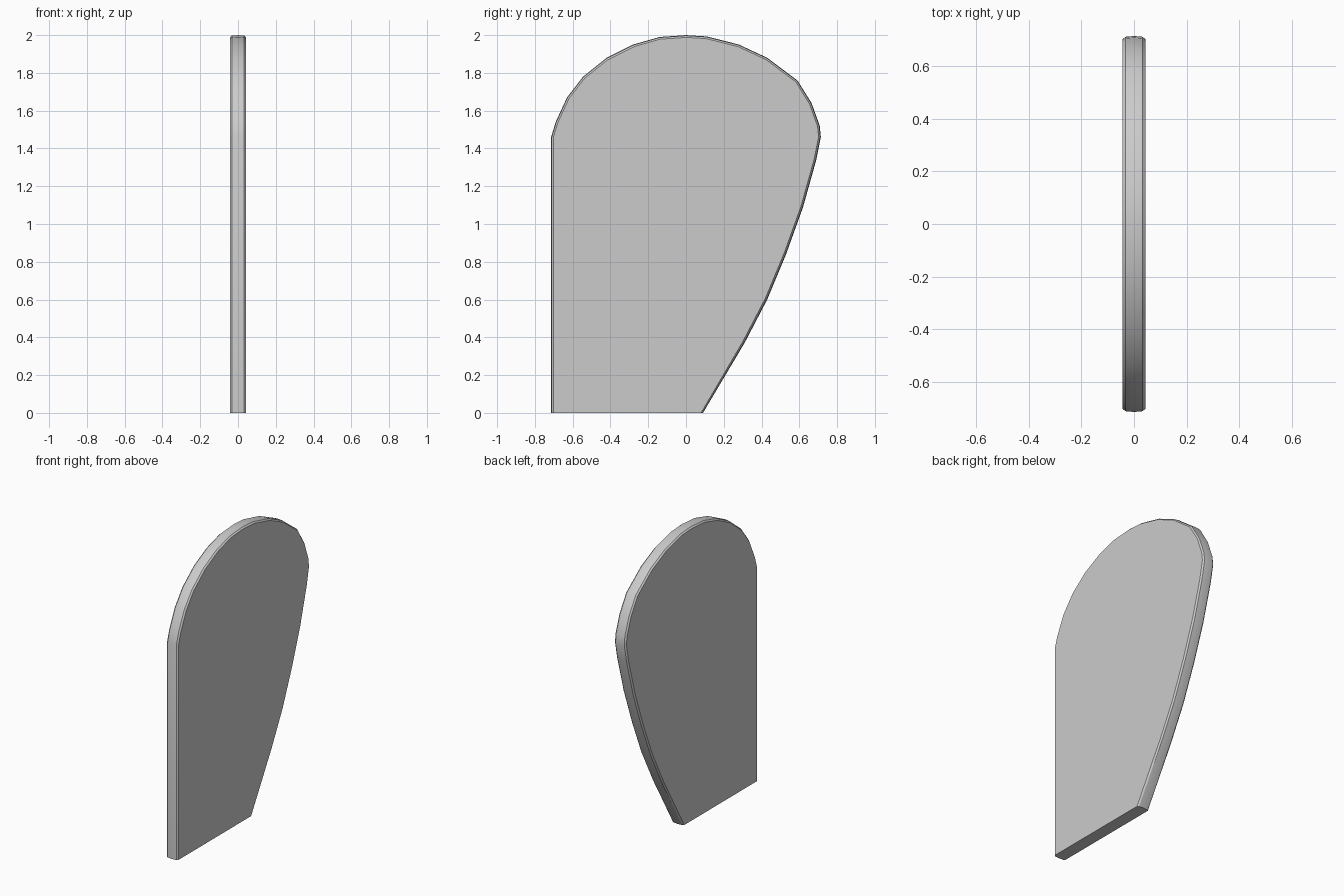
import bpy, bmesh, math
from mathutils import Vector

if "Cube" in bpy.data.objects:
    bpy.data.objects.remove(bpy.data.objects["Cube"])

# Slab outline in the y-z plane, from the bottom right corner over the top
outline = [Vector(p) for p in [
    (0.09, 0), (0.31, 0.37), (0.43, 0.60), (0.53, 0.84), (0.62, 1.09),
    (0.69, 1.34), (0.714, 1.46), (0.708, 1.52), (0.665, 1.64), (0.59, 1.76),
    (0.43, 1.88), (0.28, 1.95), (0.11, 1.993), (0, 2.0), (-0.14, 1.99),
    (-0.28, 1.95), (-0.42, 1.88), (-0.545, 1.78), (-0.63, 1.67),
    (-0.69, 1.54), (-0.714, 1.46), (-0.714, 0)]]

# Crowned rim: (x, inset of the outline)
section = [(-0.043, 0.012), (-0.033, 0.003), (0, 0), (0.033, 0.003), (0.043, 0.012)]


def inset(i, d):
    """Move an outline point inward; the foot stays flat on the ground."""
    a = outline[max(i - 1, 0)]
    b = outline[min(i + 1, len(outline) - 1)]
    t = (b - a).normalized()
    p = outline[i] + Vector((-t.y, t.x)) * d
    if i in (0, len(outline) - 1):
        p.y = 0
    return p


bm = bmesh.new()
rings = []
for x, d in section:
    pts = [inset(i, d) for i in range(len(outline))]
    rings.append([bm.verts.new((x, p.x, p.y)) for p in pts])

# Rim strips
n = len(outline)
for r0, r1 in zip(rings, rings[1:]):
    for i in range(n - 1):
        bm.faces.new((r0[i], r0[i + 1], r1[i + 1], r1[i]))

# Two flat sides and the flat foot
bm.faces.new(rings[0])
bm.faces.new(rings[-1])
bm.faces.new([r[0] for r in rings] + [r[-1] for r in reversed(rings)])
bmesh.ops.recalc_face_normals(bm, faces=bm.faces)

mesh = bpy.data.meshes.new("rounded_slab")
bm.to_mesh(mesh)
bm.free()
slab = bpy.data.objects.new("rounded_slab", mesh)
bpy.context.collection.objects.link(slab)
bpy.context.view_layer.objects.active = slab
slab.select_set(True)
bpy.ops.object.shade_smooth_by_angle(angle=math.radians(30))
